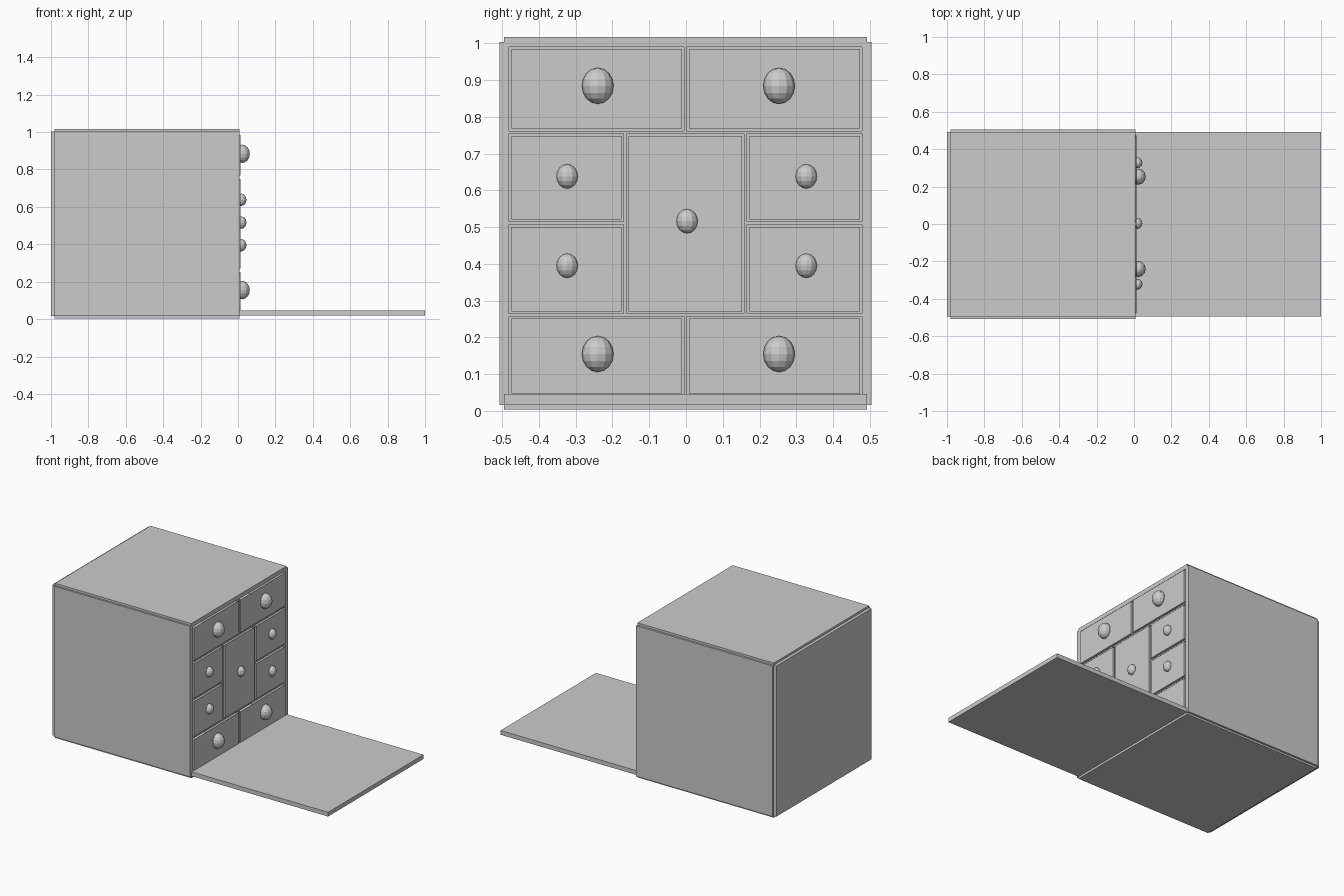
import bpy, bmesh
from mathutils import Matrix, Vector

if "Cube" in bpy.data.objects:
    bpy.data.objects.remove(bpy.data.objects["Cube"])


def add_box(bm, x0, x1, y0, y1, z0, z1):
    c = Vector(((x0 + x1) / 2, (y0 + y1) / 2, (z0 + z1) / 2))
    m = Matrix.Translation(c) @ Matrix.Diagonal((x1 - x0, y1 - y0, z1 - z0, 1))
    bmesh.ops.create_cube(bm, size=1, matrix=m)


def finish(name, bm):
    me = bpy.data.meshes.new(name)
    bm.to_mesh(me)
    bm.free()
    ob = bpy.data.objects.new(name, me)
    bpy.context.collection.objects.link(ob)
    return ob


def boxes(name, *dims):
    bm = bmesh.new()
    for d in dims:
        add_box(bm, *d)
    return finish(name, bm)


FRONT = 0.008

# Carcass panels, stepped where they meet along the edges
boxes("top_panel", (-0.98, FRONT, -0.495, 0.492, 0.99, 1.017))
boxes("bottom_panel", (-0.98, FRONT, -0.495, 0.492, 0.004, 0.03))
boxes("left_side_panel", (-0.98, FRONT, -0.507, -0.481, 0.016, 1.003))
boxes("right_side_panel", (-0.98, FRONT, 0.479, 0.505, 0.016, 1.003))
boxes("back_panel", (-1.0, -0.973, -0.495, 0.492, 0.016, 1.003))

# Lowered front door
boxes("drop_door", (FRONT, 1.0, -0.495, 0.492, 0.018, 0.046))

# Dividers between the drawers
BACK = -0.974
boxes("shelves",
      (BACK, FRONT, -0.481, 0.479, 0.754, 0.762),
      (BACK, FRONT, -0.481, 0.479, 0.257, 0.265),
      (BACK, FRONT, -0.481, -0.168, 0.507, 0.515),
      (BACK, FRONT, 0.166, 0.479, 0.507, 0.515))
boxes("uprights",
      (BACK, FRONT, -0.005, 0.002, 0.762, 0.99),
      (BACK, FRONT, -0.005, 0.002, 0.03, 0.257),
      (BACK, FRONT, -0.170, -0.162, 0.265, 0.754),
      (BACK, FRONT, 0.158, 0.166, 0.265, 0.754))


def drawer(name, y0, y1, z0, z1, ky, kz, large):
    # Open-topped box filling its cell with a small gap
    g, t, xb, xf = 0.006, 0.013, -0.95, 0.014
    y0, y1, z0, z1 = y0 + g, y1 - g, z0 + g, z1 - g
    bm = bmesh.new()
    add_box(bm, xb, xf, y0, y1, z0, z1)
    top = max(bm.faces, key=lambda f: f.calc_center_median().z)
    bmesh.ops.inset_region(bm, faces=[top], thickness=t)
    bmesh.ops.translate(bm, verts=top.verts, vec=(0, 0, z0 + t - z1))
    finish(name, bm)

    # Faceted round knob
    rx, ry, rz, cx = (0.041, 0.043, 0.049, 0.022) if large else (0.027, 0.029, 0.033, 0.018)
    bm = bmesh.new()
    bmesh.ops.create_uvsphere(
        bm, u_segments=12, v_segments=8, radius=1,
        matrix=Matrix.Translation((cx, ky, kz)) @ Matrix.Diagonal((rx, ry, rz, 1)))
    finish(name + "_knob", bm)


# Wide drawers in the top and bottom rows
for row, z0, z1, kz in (("top", 0.762, 0.99, 0.884), ("bottom", 0.042, 0.257, 0.155)):
    drawer(row + "_left_drawer", -0.481, -0.005, z0, z1, -0.24, kz, True)
    drawer(row + "_right_drawer", 0.002, 0.479, z0, z1, 0.253, kz, True)

# Small side drawers
for row, z0, z1, kz in (("upper", 0.515, 0.754, 0.638), ("lower", 0.265, 0.507, 0.395)):
    drawer(row + "_left_small_drawer", -0.481, -0.17, z0, z1, -0.323, kz, False)
    drawer(row + "_right_small_drawer", 0.166, 0.479, z0, z1, 0.327, kz, False)

# Tall middle drawer
drawer("middle_drawer", -0.162, 0.158, 0.265, 0.754, 0.003, 0.516, False)
